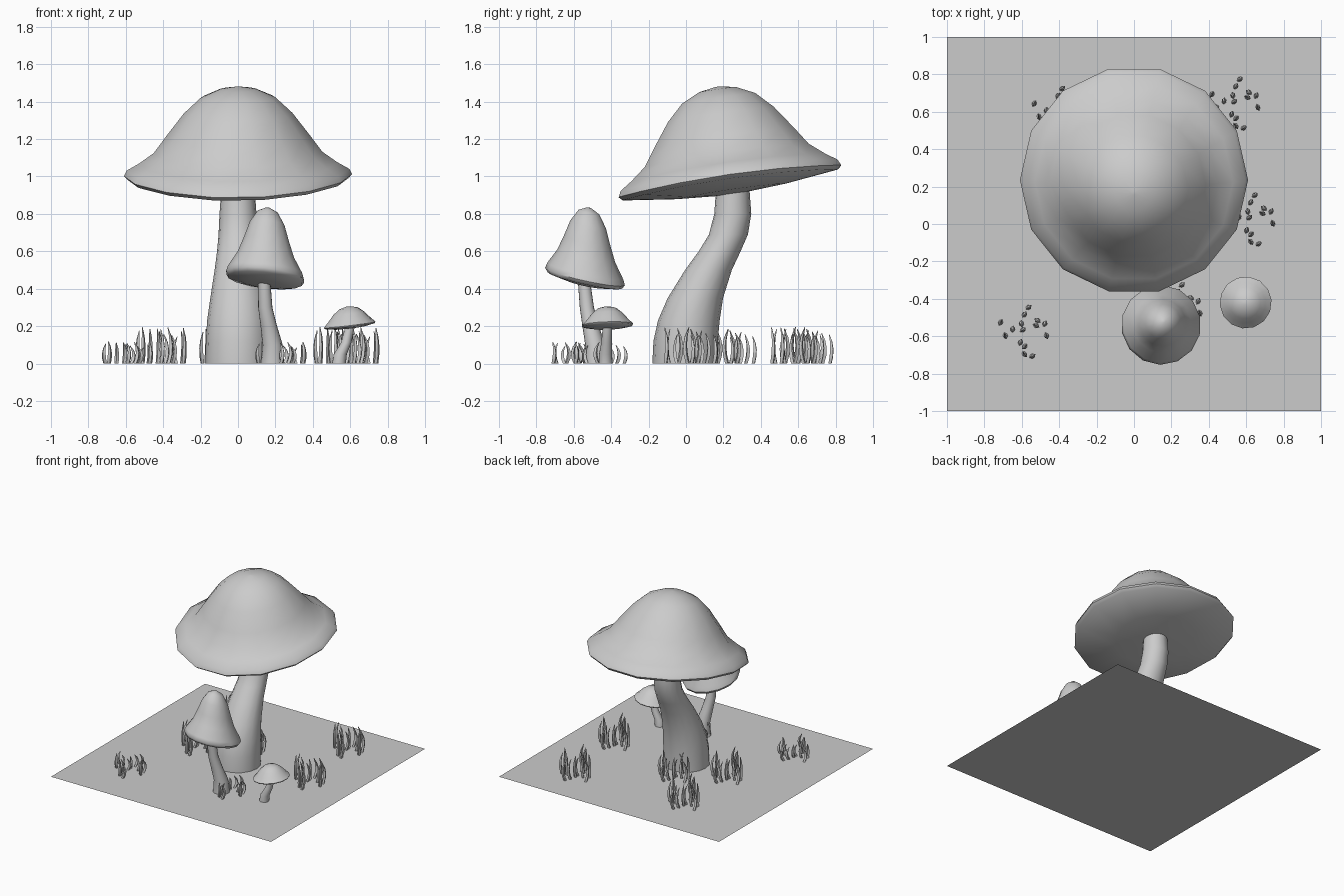
import bpy, bmesh, math, random

if "Cube" in bpy.data.objects:
    bpy.data.objects.remove(bpy.data.objects["Cube"])

random.seed(4)


def loft(bm, rings):
    """Skin a list of vertex-coordinate rings, closing both ends."""
    loops = [[bm.verts.new(p) for p in ring] for ring in rings]
    n = len(loops[0])
    for a, b in zip(loops, loops[1:]):
        for i in range(n):
            j = (i + 1) % n
            bm.faces.new((a[i], a[j], b[j], b[i]))
    bm.faces.new(loops[0][::-1])
    bm.faces.new(loops[-1])


def finish(bm, name, angle):
    bmesh.ops.recalc_face_normals(bm, faces=bm.faces)
    me = bpy.data.meshes.new(name)
    bm.to_mesh(me)
    bm.free()
    ob = bpy.data.objects.new(name, me)
    bpy.context.collection.objects.link(ob)
    bpy.ops.object.select_all(action='DESELECT')
    ob.select_set(True)
    bpy.context.view_layer.objects.active = ob
    bpy.ops.object.shade_smooth_by_angle(angle=math.radians(angle))
    return ob


def tube(bm, path, sides, turn=0.0):
    """path: (x, y, z, radius) per ring."""
    loft(bm, [[(x + r * math.cos(turn + math.tau * i / sides),
                y + r * math.sin(turn + math.tau * i / sides), z)
               for i in range(sides)] for x, y, z, r in path])


def cap(name, centre, profile, slope, lean, saddle=0.0, turn=0.0, sides=14):
    """profile: (radius, height) from underside to apex; slope tilts the rim, lean the axis."""
    cx, cy, cz = centre
    big = max(r for r, h in profile)
    rings = []
    for r, h in profile:
        ring = []
        for i in range(sides):
            t = turn + math.tau * i / sides
            x, y = r * math.cos(t), r * math.sin(t)
            bend = saddle * (r / big) ** 2 * math.cos(2 * t)
            ring.append((cx + x + h * lean[0], cy + y + h * lean[1],
                         cz + h + x * slope[0] + y * slope[1] + bend))
        rings.append(ring)
    bm = bmesh.new()
    loft(bm, rings)
    finish(bm, name, 50)


def stem(name, path):
    bm = bmesh.new()
    tube(bm, path, 16)
    finish(bm, name, 50)


# Ground sheet
bpy.ops.mesh.primitive_plane_add(size=2)
bpy.context.object.name = "ground_sheet"

# Large mushroom
cap("large_cap", (0, 0.235, 0.99),
    [(0.05, -0.085), (0.3, -0.065), (0.59, -0.02), (0.61, 0), (0.595, 0.03),
     (0.53, 0.07), (0.45, 0.13), (0.385, 0.22), (0.29, 0.345), (0.2, 0.43),
     (0.1, 0.475), (0.01, 0.49)],
    (0.008, 0.144), (0, -0.14), saddle=0.017)
stem("large_stem",
     [(0, -0.005, 0, 0.175), (0, -0.002, 0.12, 0.172), (0, 0.015, 0.23, 0.165),
      (0, 0.05, 0.35, 0.148), (0, 0.12, 0.5, 0.125), (0, 0.18, 0.6, 0.112),
      (0, 0.227, 0.69, 0.104), (0, 0.25, 0.8, 0.099), (0, 0.25, 0.95, 0.088)])

# Medium mushroom
cap("medium_cap", (0.145, -0.54, 0.465),
    [(0.02, -0.045), (0.1, -0.04), (0.2, -0.02), (0.213, 0), (0.203, 0.03),
     (0.155, 0.11), (0.125, 0.19), (0.095, 0.28), (0.055, 0.345), (0.01, 0.368)],
    (-0.11, -0.22), (0.04, 0.06), turn=0.2)
stem("medium_stem",
     [(0.185, -0.48, 0, 0.063), (0.185, -0.485, 0.1, 0.054),
      (0.165, -0.51, 0.2, 0.044), (0.146, -0.53, 0.3, 0.038),
      (0.14, -0.545, 0.44, 0.033)])

# Small mushroom
cap("small_cap", (0.597, -0.42, 0.207),
    [(0.01, -0.02), (0.08, -0.017), (0.135, -0.007), (0.139, 0), (0.11, 0.03),
     (0.085, 0.06), (0.05, 0.088), (0.01, 0.098)],
    (0.12, 0.03), (-0.08, -0.03), turn=0.1)
stem("small_stem",
     [(0.54, -0.43, 0, 0.037), (0.547, -0.43, 0.05, 0.035),
      (0.578, -0.425, 0.11, 0.028), (0.6, -0.42, 0.2, 0.025)])

# Grass tufts: one layout of bowed, tapering blades repeated around the ground
blade_spots = [(0.02, 0.13), (0, 0.09), (0.08, 0.06), (-0.1, -0.01), (-0.06, 0.01),
               (-0.01, 0.04), (-0.01, 0.01), (0.06, 0.04), (0.12, -0.01), (-0.02, -0.06),
               (0.01, -0.07), (0, -0.11), (0.04, -0.13), (-0.12, 0.06), (0.11, 0.04)]
blades = [(x, y, random.uniform(0.7, 1), random.uniform(0, math.tau)) for x, y in blade_spots]
tufts = [(-0.59, -0.58, 0.12), (0.23, -0.46, 0.12), (0.62, 0.02, 0.2), (0.54, 0.64, 0.2),
         (-0.41, 0.59, 0.2), (-0.41, 0.03, 0.2), (-0.07, 0.23, 0.19)]
for n, (tx, ty, height) in enumerate(tufts):
    bm = bmesh.new()
    for x, y, k, a in blades:
        path = []
        for f, bow, r in ((0, 0, 0.011), (0.25, 0.012, 0.012), (0.5, 0.016, 0.011),
                          (0.75, 0.01, 0.008), (1, -0.006, 0.002)):
            path.append((tx + x + bow * math.cos(a), ty + y + bow * math.sin(a),
                         f * k * height, r))
        tube(bm, path, 4, a)
    finish(bm, f"grass_tuft_{n + 1}", 40)
